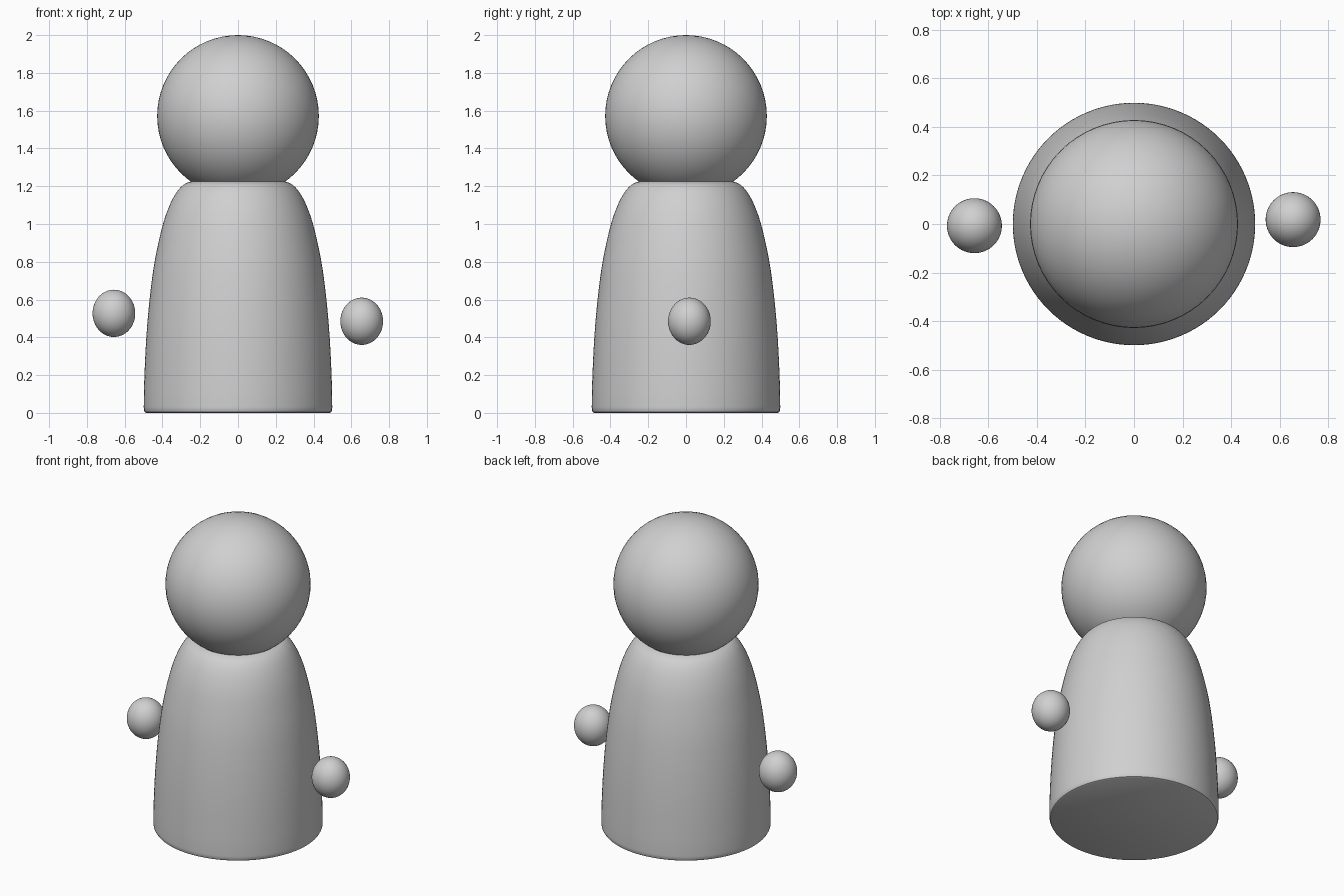
import bpy, bmesh, math
from mathutils import Vector

if "Cube" in bpy.data.objects:
    bpy.data.objects.remove(bpy.data.objects["Cube"])

grey = bpy.data.materials.new("light grey")
grey.diffuse_color = (0.63, 0.63, 0.63, 1)
grey.use_nodes = True
grey.node_tree.nodes["Principled BSDF"].inputs["Base Color"].default_value = grey.diffuse_color


def finish(name, bm):
    bmesh.ops.recalc_face_normals(bm, faces=bm.faces)
    mesh = bpy.data.meshes.new(name)
    bm.to_mesh(mesh)
    bm.free()
    mesh.materials.append(grey)
    obj = bpy.data.objects.new(name, mesh)
    bpy.context.collection.objects.link(obj)
    bpy.ops.object.select_all(action='DESELECT')
    obj.select_set(True)
    bpy.context.view_layer.objects.active = obj
    bpy.ops.object.shade_smooth_by_angle(angle=math.radians(35))
    return obj


def ball(name, center, radii):
    bm = bmesh.new()
    bmesh.ops.create_uvsphere(bm, u_segments=64, v_segments=32, radius=1)
    for v in bm.verts:
        v.co = Vector(c + r * p for c, r, p in zip(center, radii, v.co))
    return finish(name, bm)


def smooth_path(pts, steps=5):
    # Catmull-Rom curve through the profile points
    p = [pts[0]] + pts + [pts[-1]]
    out = []
    for a, b, c, d in zip(p, p[1:], p[2:], p[3:]):
        for i in range(steps):
            t = i / steps
            out.append(tuple(0.5 * (2 * b[k] + (c[k] - a[k]) * t
                       + (2 * a[k] - 5 * b[k] + 4 * c[k] - d[k]) * t * t
                       + (3 * b[k] - a[k] - 3 * c[k] + d[k]) * t ** 3) for k in (0, 1)))
    return out + [pts[-1]]


# Body: bell-shaped robe, flat underneath with a small rounded rim
side = [(0.499, 0.03), (0.498, 0.12), (0.491, 0.3), (0.481, 0.46), (0.466, 0.62),
        (0.445, 0.78), (0.417, 0.92), (0.388, 1.03), (0.355, 1.115),
        (0.32, 1.175), (0.285, 1.21), (0.25, 1.225)]
rim = [(0.485, 0), (0.493, 0.004), (0.498, 0.014)]
profile = rim + smooth_path(side)
bm = bmesh.new()
N = 96
rings = [[bm.verts.new((r * math.cos(2 * math.pi * i / N), r * math.sin(2 * math.pi * i / N), z))
          for i in range(N)] for r, z in profile]
for lo, hi in zip(rings, rings[1:]):
    for i in range(N):
        j = (i + 1) % N
        bm.faces.new((lo[i], lo[j], hi[j], hi[i]))
bm.faces.new(rings[0][::-1])
bm.faces.new(rings[-1])
finish("body", bm)

# Head
ball("head", (0, 0, 1.572), (0.428, 0.428, 0.428))

# Floating hands
ball("left_hand", (-0.657, -0.007, 0.527), (0.113, 0.113, 0.125))
ball("right_hand", (0.655, 0.018, 0.485), (0.113, 0.113, 0.125))
